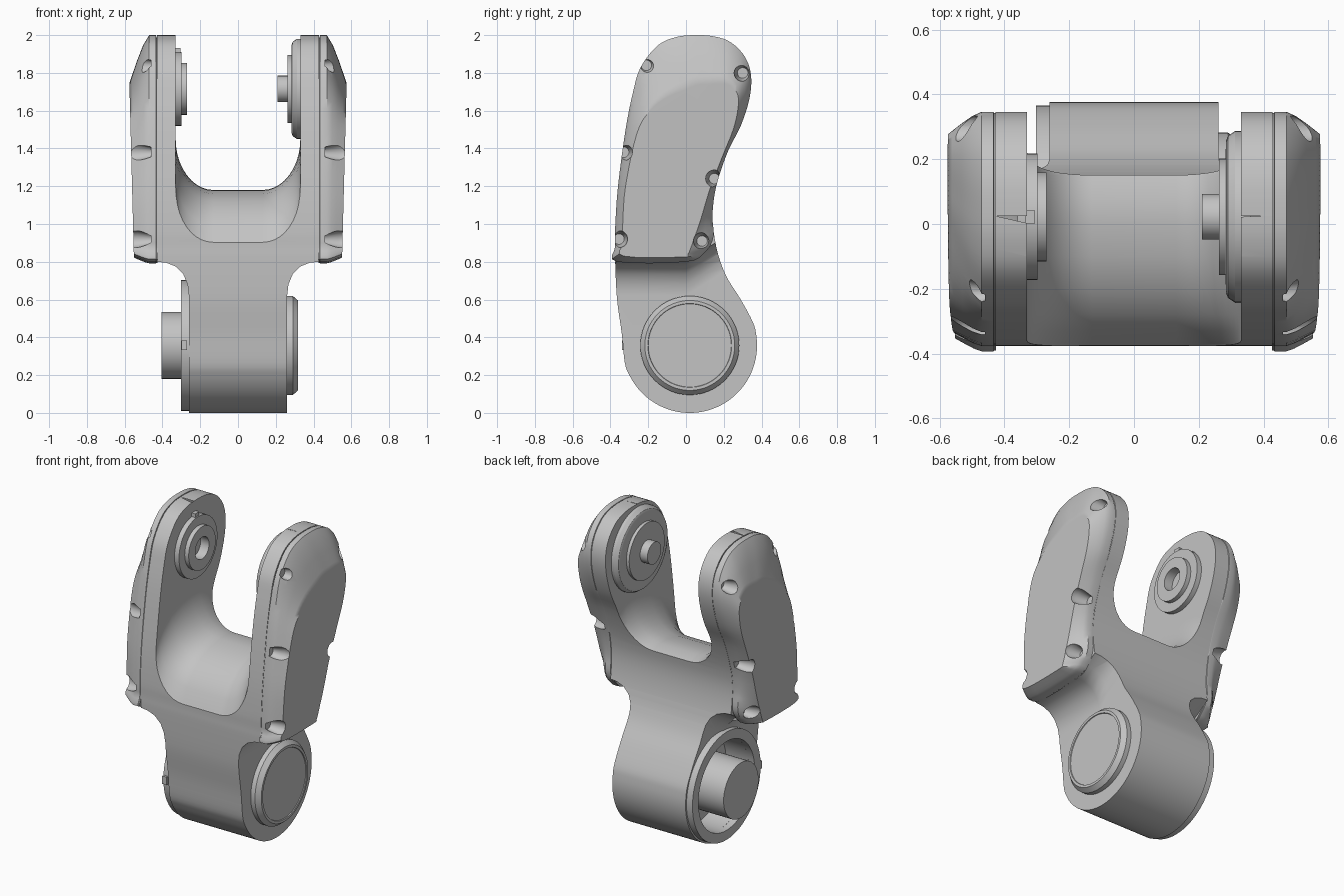
import bpy
import bmesh
from math import sin, cos, pi, radians
from mathutils import Vector

if "Cube" in bpy.data.objects:
    bpy.data.objects.remove(bpy.data.objects["Cube"], do_unlink=True)

grey = bpy.data.materials.new("cast_grey")
grey.use_nodes = True
colour = (0.55, 0.55, 0.55, 1)
grey.diffuse_color = colour
grey.node_tree.nodes["Principled BSDF"].inputs["Base Color"].default_value = colour
parts = []


def loft(name, rings, closed=False):
    """Skin a list of equal rings of points, capping the ends unless closed."""
    bm = bmesh.new()
    loops = [[bm.verts.new(p) for p in ring] for ring in rings]
    pairs = list(zip(loops, loops[1:]))
    if closed:
        pairs.append((loops[-1], loops[0]))
    else:
        bm.faces.new(loops[0])
        bm.faces.new(loops[-1])
    n = len(loops[0])
    for a, b in pairs:
        for i in range(n):
            j = (i + 1) % n
            bm.faces.new((a[i], a[j], b[j], b[i]))
    bmesh.ops.recalc_face_normals(bm, faces=bm.faces)
    mesh = bpy.data.meshes.new(name)
    bm.to_mesh(mesh)
    bm.free()
    obj = bpy.data.objects.new(name, mesh)
    bpy.context.scene.collection.objects.link(obj)
    return obj


def lathe(name, profile, y, z, closed=False, sides=48):
    """Turn (radius, x) points around an axis parallel to x."""
    angles = [2 * pi * i / sides for i in range(sides)]
    rings = [[(x, y + r * cos(a), z + r * sin(a)) for a in angles] for r, x in profile]
    return loft(name, rings, closed)


def boolean(obj, cutter, operation="DIFFERENCE"):
    mod = obj.modifiers.new("cut", "BOOLEAN")
    mod.operation = operation
    mod.solver = "EXACT"
    mod.object = cutter
    bpy.context.view_layer.update()
    graph = bpy.context.evaluated_depsgraph_get()
    mesh = bpy.data.meshes.new_from_object(obj.evaluated_get(graph))
    obj.modifiers.clear()
    obj.data = mesh
    bpy.data.objects.remove(cutter, do_unlink=True)


def smooth(points, steps=4):
    """Closed spline through the points."""
    pts = [Vector(p) for p in points]
    n = len(pts)
    out = []
    for i in range(n):
        a, b, c, d = (pts[(i + k) % n] for k in (-1, 0, 1, 2))
        for s in range(steps):
            t = s / steps
            out.append(0.5 * (2 * b + (c - a) * t + (2 * a - 5 * b + 4 * c - d) * t * t
                              + (3 * b - a - 3 * c + d) * t ** 3))
    return out


# Arm outline in (y, z), and the matching edge of the raised cover face
outline = [(-.365, .8), (-.375, .88), (-.375, .98), (-.36, 1.2), (-.32, 1.5), (-.28, 1.7),
           (-.24, 1.83), (-.15, 1.945), (-.05, 1.99), (.05, 2), (.15, 1.993), (.24, 1.96),
           (.315, 1.88), (.345, 1.78), (.335, 1.66), (.29, 1.52), (.22, 1.38), (.16, 1.2),
           (.14, 1.05), (.145, .93), (.1, .85), (0, .8)]
plateau = [(-.33, .83), (-.335, .9), (-.335, 1), (-.32, 1.2), (-.26, 1.48), (-.19, 1.6),
           (-.1, 1.67), (0, 1.71), (.06, 1.735), (.12, 1.74), (.18, 1.745), (.22, 1.74),
           (.25, 1.72), (.275, 1.68), (.275, 1.61), (.25, 1.5), (.19, 1.35), (.125, 1.18),
           (.08, 1.03), (.035, .9), (.01, .84), (-.02, .825)]
HUB = (.02, .357)

# Fork body: side profile slab
arc = [radians(20 - 185 * i / 16) for i in range(17)]
side = outline[1:19] + [(.16, .88), (.21, .73), (.29, .6)]
side += [(HUB[0] + .356 * cos(a), HUB[1] + .357 * sin(a)) for a in arc]
side += [(-.34, .42), (-.365, .6), (-.375, .8)]
side = smooth(side)
body = loft("fork_body", [[(x, y, z) for y, z in side] for x in (-.6, .6)])

# Trim to the front shape: narrow hub flaring into the shoulders
half = [(.26, -.1), (.26, .62), (.267, .68), (.29, .735), (.33, .775),
        (.38, .795), (.428, .8), (.428, 2.2)]
rings = []
for y, lift in ((-.6, 0), (0, 0), (.08, .05), (.2, .13), (.6, .13)):
    right = [(x, y, z + (lift if z > .5 else 0)) for x, z in half]
    rings.append(right + [(-x, y, z) for x, y, z in reversed(right)])
boolean(body, loft("envelope", rings), "INTERSECT")

# Saddle between the arms
rings = []
for y, floor in ((-.6, .6), (-.45, .81), (-.37, .91), (-.33, .99), (-.28, 1.055), (-.2, 1.12),
                 (-.1, 1.16), (0, 1.177), (.08, 1.18), (.15, 1.16), (.25, 1.1), (.6, .9)):
    corner = [radians(90 * i / 10) for i in range(11)]
    right = [(.33, y, 2.3)]
    right += [(.13 + .2 * cos(a), y, floor + .27 * (1 - sin(a))) for a in corner]
    rings.append(right + [(-x, y, z) for x, y, z in reversed(right)])
boolean(body, loft("saddle", rings))

# Open socket on the right side of the hub
boolean(body, lathe("socket", [(.285, -.5), (.285, -.1)], *HUB))
parts.append(body)

# Outer covers with screw pockets
base, face = smooth(outline), smooth(plateau)
levels = [(.425, .05), (.432, .05), (.434, 0), (.47, 0), (.5, .2), (.53, .5), (.56, .83), (.575, 1)]
pockets = [(-.21, 1.84), (.3, 1.8), (-.33, 1.38), (.15, 1.24), (-.355, .92), (.085, .91)]
for s, label in ((1, "left"), (-1, "right")):
    rings = []
    for x, t in levels:
        ring = []
        for a, b in zip(base, face):
            y, z = a.lerp(b, t)
            lean = .026 * (1.74 - z) * max(0, x - .47) / .105
            ring.append((s * (x - lean), y, z))
        rings.append(ring)
    cover = loft(label + "_cover", rings)
    for y, z in pockets:
        boolean(cover, lathe("pocket", [(.028, s * .46), (.045, s * .53), (.05, s * .7)],
                             y, z, sides=20))
    parts.append(cover)

# Hub fittings
parts.append(lathe("hub_cap", [(.262, .2), (.262, .29), (.238, .318), (.222, .318),
                               (.22, .313)], *HUB, sides=64))
parts.append(lathe("hub_flange", [(.346, -.25), (.346, -.302), (.285, -.302), (.285, -.25)],
                   *HUB, closed=True, sides=64))
parts.append(lathe("hub_shaft", [(.177, -.08), (.177, -.405)], *HUB))

# Joint fittings on the inner faces of the arms
JOINT = (.022, 1.715)
parts.append(lathe("left_joint_disc", [(.265, .36), (.265, .312), (.25, .29), (.235, .284),
                                       (.18, .282), (.18, .262), (.07, .262), (.07, .21)], *JOINT))
parts.append(lathe("right_joint_ring", [(.195, -.36), (.195, -.298), (.137, -.298), (.137, -.27),
                                        (.07, -.27), (.07, -.35)], *JOINT))


# Small locating keys
def block(name, centre, size):
    cx, cy, cz = centre
    hx, hy, hz = (v / 2 for v in size)
    square = ((-1, -1), (1, -1), (1, 1), (-1, 1))
    parts.append(loft(name, [[(x, cy + i * hy, cz + j * hz) for i, j in square]
                             for x in (cx - hx, cx + hx)]))


block("joint_key", (-.32, .022, 1.915), (.03, .04, .035))
block("flange_key", (-.285, -.325, .357), (.03, .03, .05))

# Finish: colour and shading
bpy.ops.object.select_all(action="DESELECT")
for obj in parts:
    obj.data.materials.clear()
    obj.data.materials.append(grey)
    obj.select_set(True)
bpy.context.view_layer.objects.active = body
bpy.ops.object.shade_smooth_by_angle(angle=radians(32))
for obj in parts:
    obj.modifiers.new("weighted_normals", "WEIGHTED_NORMAL").keep_sharp = True
